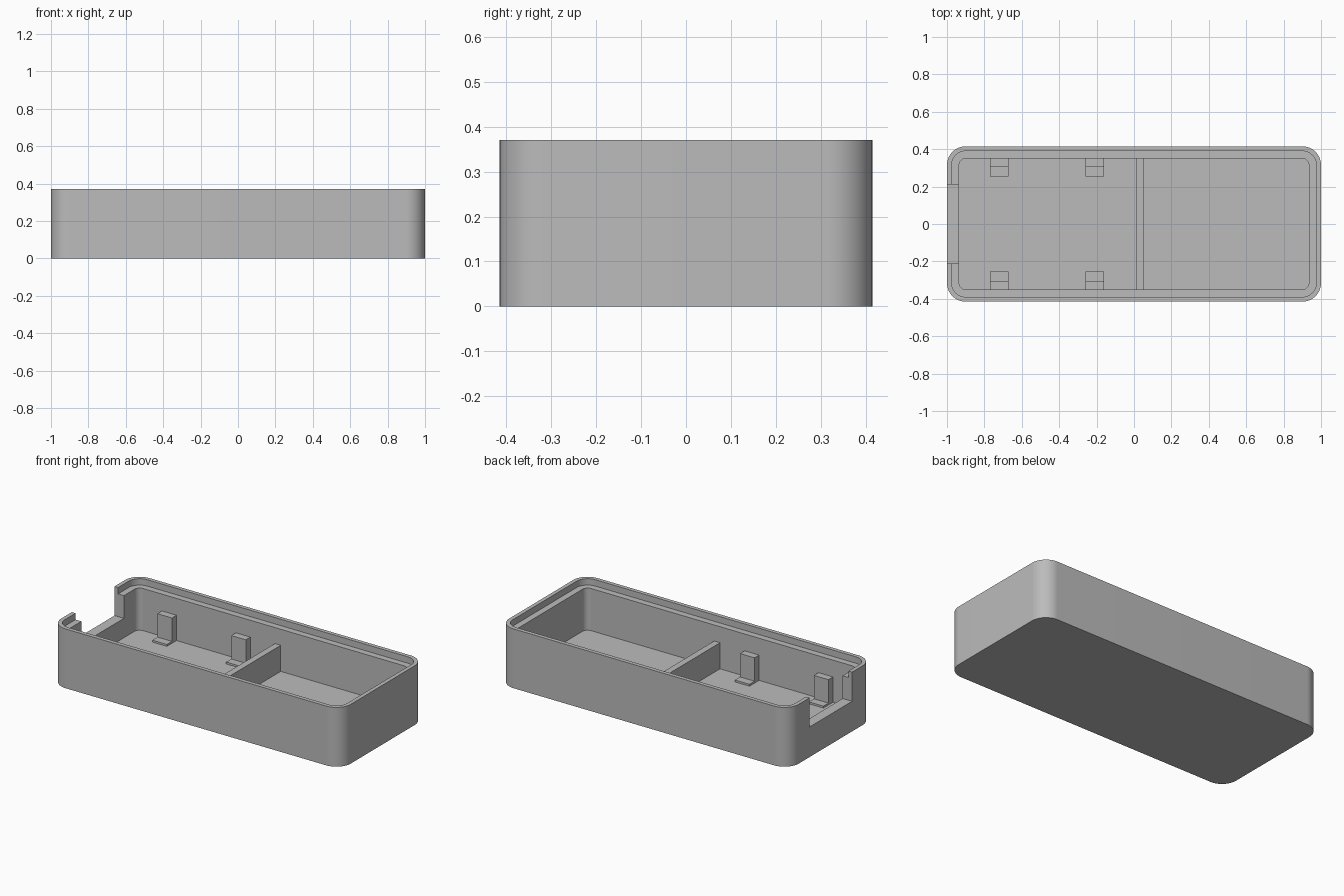
import bpy, bmesh
from math import cos, sin, pi, radians

cube = bpy.data.objects.get("Cube")
if cube:
    bpy.data.objects.remove(cube, do_unlink=True)

HX, HY, H = 1.0, 0.415, 0.37      # outer half sizes and height
RADIUS, WALL, LIP = 0.1, 0.065, 0.025
FLOOR, LEDGE = 0.067, H - 0.04
SEGMENTS = 20

grey = bpy.data.materials.new("plain grey")
grey.use_nodes = True
grey.diffuse_color = (0.5, 0.5, 0.5, 1)
grey.node_tree.nodes["Principled BSDF"].inputs["Base Color"].default_value = grey.diffuse_color


def make_object(name, bm):
    bmesh.ops.recalc_face_normals(bm, faces=bm.faces)
    mesh = bpy.data.meshes.new(name)
    bm.to_mesh(mesh)
    bm.free()
    mesh.materials.append(grey)
    obj = bpy.data.objects.new(name, mesh)
    bpy.context.collection.objects.link(obj)
    return obj


def make_box(name, x, y, z):
    """Box from three (low, high) ranges."""
    bm = bmesh.new()
    bmesh.ops.create_cube(bm, size=1)
    for v in bm.verts:
        v.co = [(r[0] + r[1]) / 2 + c * (r[1] - r[0]) for c, r in zip(v.co, (x, y, z))]
    return make_object(name, bm)


def rounded_ring(bm, inset, z):
    """Rounded rectangle loop, offset inwards from the outer outline."""
    ring = []
    r = RADIUS - inset
    for corner, (sx, sy) in enumerate(((1, 1), (-1, 1), (-1, -1), (1, -1))):
        for i in range(SEGMENTS + 1):
            a = (corner + i / SEGMENTS) * pi / 2
            ring.append(bm.verts.new((sx * (HX - RADIUS) + r * cos(a),
                                      sy * (HY - RADIUS) + r * sin(a), z)))
    return ring


# Case shell: outer wall, rim, stepped ledge, inner wall and floor
bm = bmesh.new()
profile = ((0, 0), (0, H), (LIP, H), (LIP, LEDGE), (WALL, LEDGE), (WALL, FLOOR))
rings = [rounded_ring(bm, inset, z) for inset, z in profile]
bm.faces.new(rings[0])
bm.faces.new(rings[-1])
for low, high in zip(rings, rings[1:]):
    for i in range(len(low)):
        j = (i + 1) % len(low)
        bm.faces.new((low[i], low[j], high[j], high[i]))
case = make_object("case", bm)

# Opening in the end wall
cutter = make_box("opening_cutter", (-1.2, -0.88), (-0.21, 0.21), (0.188, 0.6))
cutter.hide_render = True
cut = case.modifiers.new("opening", "BOOLEAN")
cut.operation = "DIFFERENCE"
cut.solver = "EXACT"
cut.object = cutter
bpy.context.view_layer.objects.active = case
case.select_set(True)
bpy.ops.object.modifier_apply(modifier=cut.name)
bpy.data.objects.remove(cutter, do_unlink=True)
bpy.ops.object.shade_smooth_by_angle(angle=radians(30))

# Cross wall between the two compartments
inner = HY - WALL
make_box("divider", (0.01, 0.05), (-inner - 0.01, inner + 0.01), (FLOOR - 0.01, 0.23))

# Upright posts with thin feet along both long walls
for x, place in ((-0.72, "outer"), (-0.21, "inner")):
    for side, label in ((-1, "front"), (1, "back")):
        span = (x - 0.05, x + 0.05)
        for part, reach, top in (("post", 0.305, 0.225), ("foot", 0.255, FLOOR + 0.012)):
            ys = sorted((side * reach, side * (inner + 0.01)))
            make_box(f"{label}_{place}_{part}", span, ys, (FLOOR - 0.01, top))
